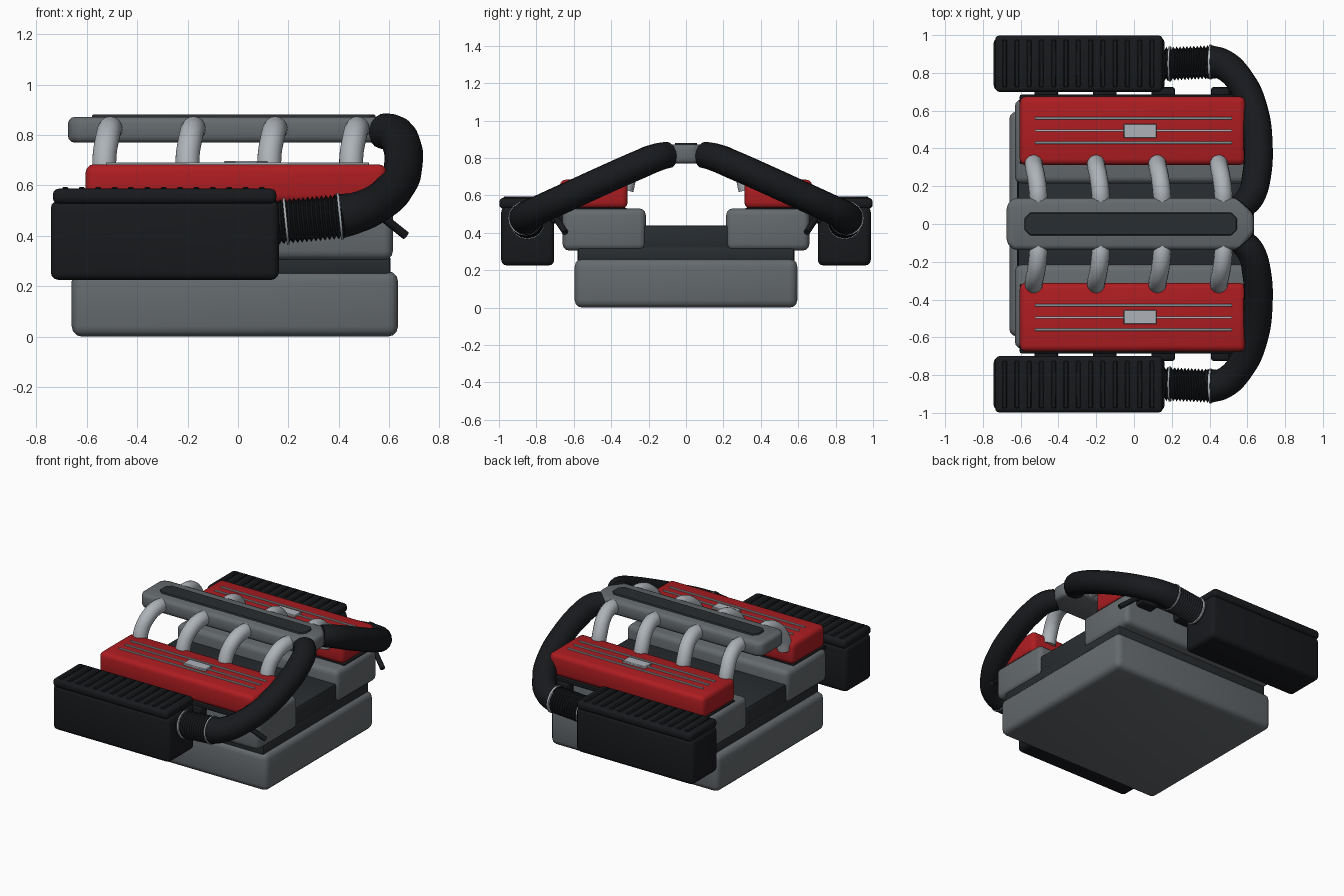
import bpy, bmesh
from math import radians

if "Cube" in bpy.data.objects:
    bpy.data.objects.remove(bpy.data.objects["Cube"])


def mat(name, rgb):
    m = bpy.data.materials.new(name)
    m.diffuse_color = (*rgb, 1)
    m.use_nodes = True
    m.node_tree.nodes["Principled BSDF"].inputs["Base Color"].default_value = m.diffuse_color
    return m


RED = mat("red_paint", (0.42, 0.012, 0.015))
BLACK = mat("black_plastic", (0.009, 0.010, 0.012))
DARK = mat("dark_metal", (0.022, 0.026, 0.029))
GREY = mat("cast_grey", (0.13, 0.145, 0.155))
SILVER = mat("aluminium", (0.42, 0.45, 0.48))


def finish(ob, m):
    ob.data.materials.append(m)
    bpy.ops.object.select_all(action='DESELECT')
    ob.select_set(True)
    bpy.context.view_layer.objects.active = ob
    if ob.type == 'CURVE':
        bpy.ops.object.convert(target='MESH')
        ob = bpy.context.object
    bpy.ops.object.shade_smooth_by_angle(angle=radians(40))
    return ob


def prism(name, outline, z0, z1, m, bevel=0.0, segs=3):
    bm = bmesh.new()
    base = bm.faces.new([bm.verts.new((x, y, z0)) for x, y in outline])
    top = bmesh.ops.extrude_face_region(bm, geom=[base])['geom']
    bmesh.ops.translate(bm, vec=(0, 0, z1 - z0),
                        verts=[v for v in top if isinstance(v, bmesh.types.BMVert)])
    bmesh.ops.recalc_face_normals(bm, faces=bm.faces)
    if bevel:
        bmesh.ops.bevel(bm, geom=bm.edges[:], offset=bevel, segments=segs,
                        profile=0.5, affect='EDGES', clamp_overlap=True)
    me = bpy.data.meshes.new(name)
    bm.to_mesh(me)
    bm.free()
    ob = bpy.data.objects.new(name, me)
    bpy.context.collection.objects.link(ob)
    return finish(ob, m)


def box(name, xs, ys, zs, m, bevel=0.0, segs=3):
    (x0, x1), (y0, y1) = xs, sorted(ys)
    return prism(name, [(x0, y0), (x1, y0), (x1, y1), (x0, y1)], *zs, m, bevel, segs)


def tube(name, pts, r, m, radii=None, smooth=True):
    cu = bpy.data.curves.new(name, 'CURVE')
    cu.dimensions = '3D'
    cu.bevel_depth = r
    cu.bevel_resolution = 6
    cu.use_fill_caps = True
    sp = cu.splines.new('BEZIER' if smooth else 'POLY')
    seq = sp.bezier_points if smooth else sp.points
    seq.add(len(pts) - 1)
    for i, p in enumerate(pts):
        if smooth:
            seq[i].co = p
            seq[i].handle_left_type = seq[i].handle_right_type = 'AUTO'
        else:
            seq[i].co = (*p, 1)
        if radii:
            seq[i].radius = radii[i]
    sp.resolution_u = 8
    ob = bpy.data.objects.new(name, cu)
    bpy.context.collection.objects.link(ob)
    return finish(ob, m)


# Oil pan and engine block
box("oil_pan", (-.66, .635), (-.595, .595), (0, .26), GREY, .04)
box("block_lower", (-.62, .605), (-.58, .58), (.24, .325), DARK, .015, 2)
box("block_valley", (-.615, .60), (-.25, .25), (.30, .44), DARK, .01, 2)

# Plenum with wedge shaped inlet end and dark top strip
half = [(-.675, -.10), (-.64, -.137), (.565, -.137), (.635, -.045)]
prism("plenum", half + [(x, -y) for x, y in reversed(half)], .77, .872, GREY, .027)
strip = [(-.58, -.03), (-.55, -.06), (.515, -.06), (.545, -.03)]
prism("plenum_strip", strip + [(x, -y) for x, y in reversed(strip)], .85, .881, DARK, .004, 1)

for s, side in ((-1, "front"), (1, "rear")):
    def Y(*v):
        return [s * a for a in v]

    # Cylinder head, gasket and red cover with trim
    box(side + "_cylinder_head", (-.63, .615), Y(.215, .66), (.305, .53), GREY, .035)
    box(side + "_cover_gasket", (-.605, .595), Y(.315, .685), (.507, .535), BLACK, .01, 2)
    box(side + "_red_cover", (-.605, .59), Y(.312, .675), (.53, .684), RED, .032)
    for i, y in enumerate((.43, .495, .56)):
        box(f"{side}_cover_rib_{i}", (-.525, .52), Y(y - .006, y + .006), (.675, .692), SILVER, .002, 1)
    box(side + "_cover_plate", (-.055, .12), Y(.455, .53), (.675, .698), SILVER, .004, 1)

    # Intake runners
    for i, x in enumerate((-.53, -.20, .125, .45)):
        tube(f"{side}_runner_{i}", [(x + .025, s * .10, .82), (x + .022, s * .17, .825),
             (x + .012, s * .25, .79), (x, s * .305, .715), (x, s * .328, .63)], .048, SILVER)

    # Outer plug housings and drain rod
    for i, x in enumerate((-.465, -.155, .155, .47)):
        box(f"{side}_plug_housing_{i}", (x - .063, x + .063), Y(.64, .725), (.45, .515), BLACK, .015, 2)
    tube(side + "_drain_rod", [(.50, s * .70, .515), (.58, s * .69, .47), (.665, s * .645, .402)],
         .017, BLACK, smooth=False)

    # Air box with ribbed lid
    box(side + "_air_box", (-.743, .162), Y(.705, .988), (.225, .54), BLACK, .03)
    box(side + "_air_box_lid", (-.735, .152), Y(.70, .998), (.528, .587), BLACK, .022)
    for i in range(13):
        x = -.685 + i * .065
        box(f"{side}_lid_rib_{i}", (x - .012, x + .012), Y(.725, .975), (.575, .594), BLACK, .004, 1)

    # Ribbed bellows from air box to hose
    a, b, n = (.13, .845, .452), (.42, .858, .478), 33
    pts = [[a[k] + (b[k] - a[k]) * i / (n - 1) for k in range(3)] for i in range(n)]
    tube(side + "_bellows", [(x, s * y, z) for x, y, z in pts], .09, BLACK,
         [1 if i % 2 else .84 for i in range(n)], smooth=False)
    for i, (x, y, z) in enumerate(((.19, .848, .457), (.405, .858, .477))):
        tube(f"{side}_clamp_{i}", [(x - .005, s * y, z), (x + .005, s * y, z + .001)], .093, SILVER,
             smooth=False)

    # Main air hose sweeping up to the plenum
    path = [(.40, .858, .477), (.47, .845, .492), (.565, .755, .537), (.633, .60, .608),
            (.657, .42, .69), (.648, .25, .765), (.62, .15, .805), (.575, .095, .817)]
    tube(side + "_air_hose", [(x, s * y, z) for x, y, z in path], .077, BLACK,
         [1.15, 1.05, 1, 1, 1, 1, .97, .92])
